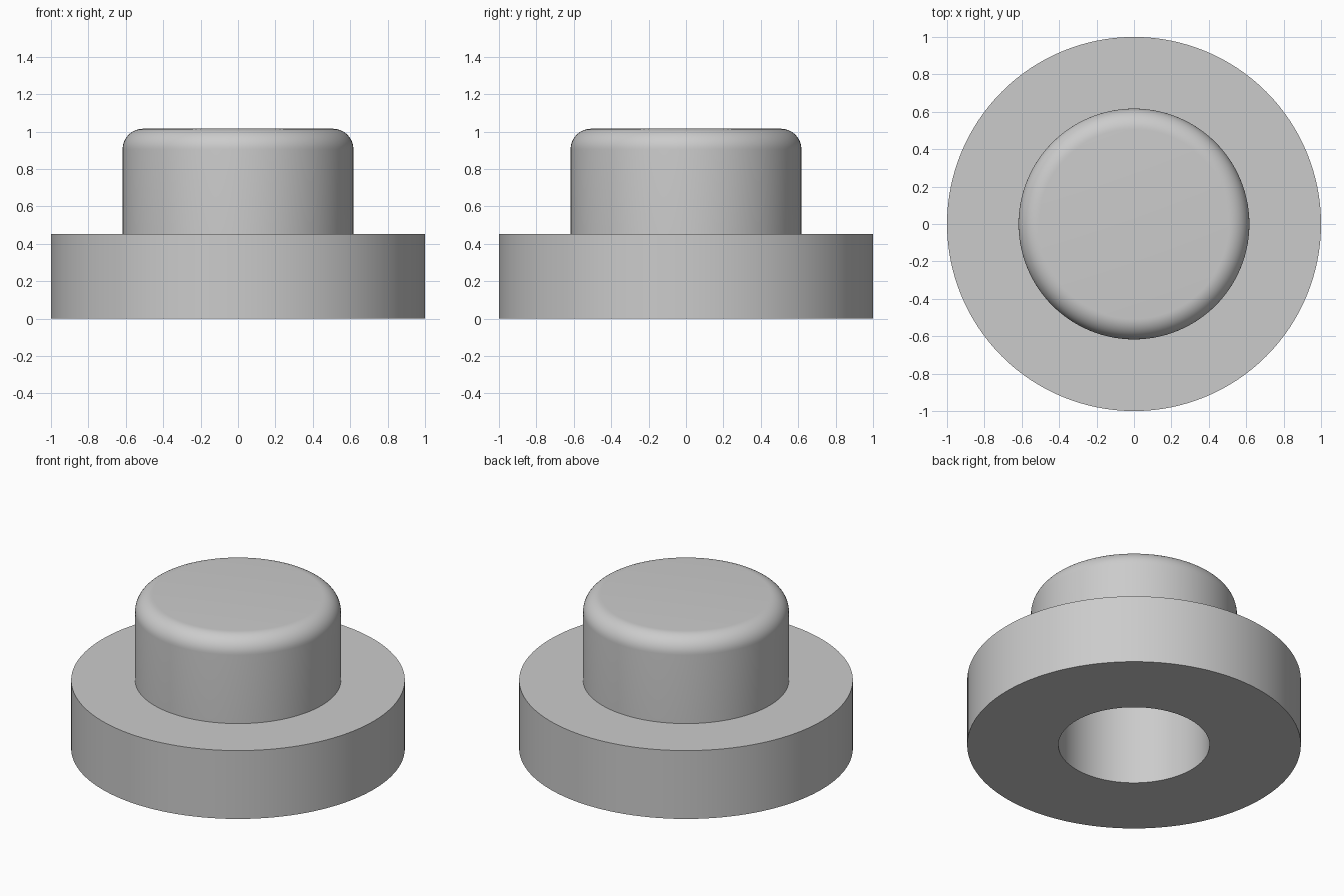
import bpy
import bmesh
import math
from mathutils import Vector

cube = bpy.data.objects.get("Cube")
if cube:
    bpy.data.objects.remove(cube, do_unlink=True)

FLANGE_R, FLANGE_TOP = 1.0, 0.452
BOSS_R, BOSS_TOP = 0.617, 1.015
FILLET = 0.11
BORE_R, BORE_TOP = 0.453, 0.85
SEGMENTS = 128

grey = bpy.data.materials.new("light grey")
grey.use_nodes = True
colour = (0.6, 0.6, 0.6, 1)
grey.diffuse_color = colour
grey.node_tree.nodes["Principled BSDF"].inputs["Base Color"].default_value = colour


def lathe(name, profile):
    """Revolve a radius/height profile around z."""
    bm = bmesh.new()
    verts = [bm.verts.new((r, 0, z)) for r, z in profile]
    edges = [bm.edges.new(pair) for pair in zip(verts, verts[1:])]
    bmesh.ops.spin(bm, geom=verts + edges, cent=Vector(), axis=(0, 0, 1),
                   angle=math.tau, steps=SEGMENTS)
    bmesh.ops.remove_doubles(bm, verts=bm.verts, dist=0.0001)
    bmesh.ops.recalc_face_normals(bm, faces=bm.faces)
    mesh = bpy.data.meshes.new(name)
    bm.to_mesh(mesh)
    bm.free()
    mesh.materials.append(grey)
    obj = bpy.data.objects.new(name, mesh)
    bpy.context.collection.objects.link(obj)
    return obj


# Rounded shoulder of the boss
shoulder = []
for i in range(13):
    a = math.pi / 2 * i / 12
    shoulder.append((BOSS_R - FILLET + FILLET * math.cos(a),
                     BOSS_TOP - FILLET + FILLET * math.sin(a)))

# Flanged cap with a blind bore from below
cap = lathe("flanged_cap", [
    (0, BORE_TOP), (BORE_R, BORE_TOP), (BORE_R, 0),
    (FLANGE_R, 0), (FLANGE_R, FLANGE_TOP), (BOSS_R, FLANGE_TOP),
    *shoulder, (0, BOSS_TOP)])

bpy.ops.object.select_all(action="DESELECT")
cap.select_set(True)
bpy.context.view_layer.objects.active = cap
bpy.ops.object.shade_smooth_by_angle(angle=math.radians(30))
